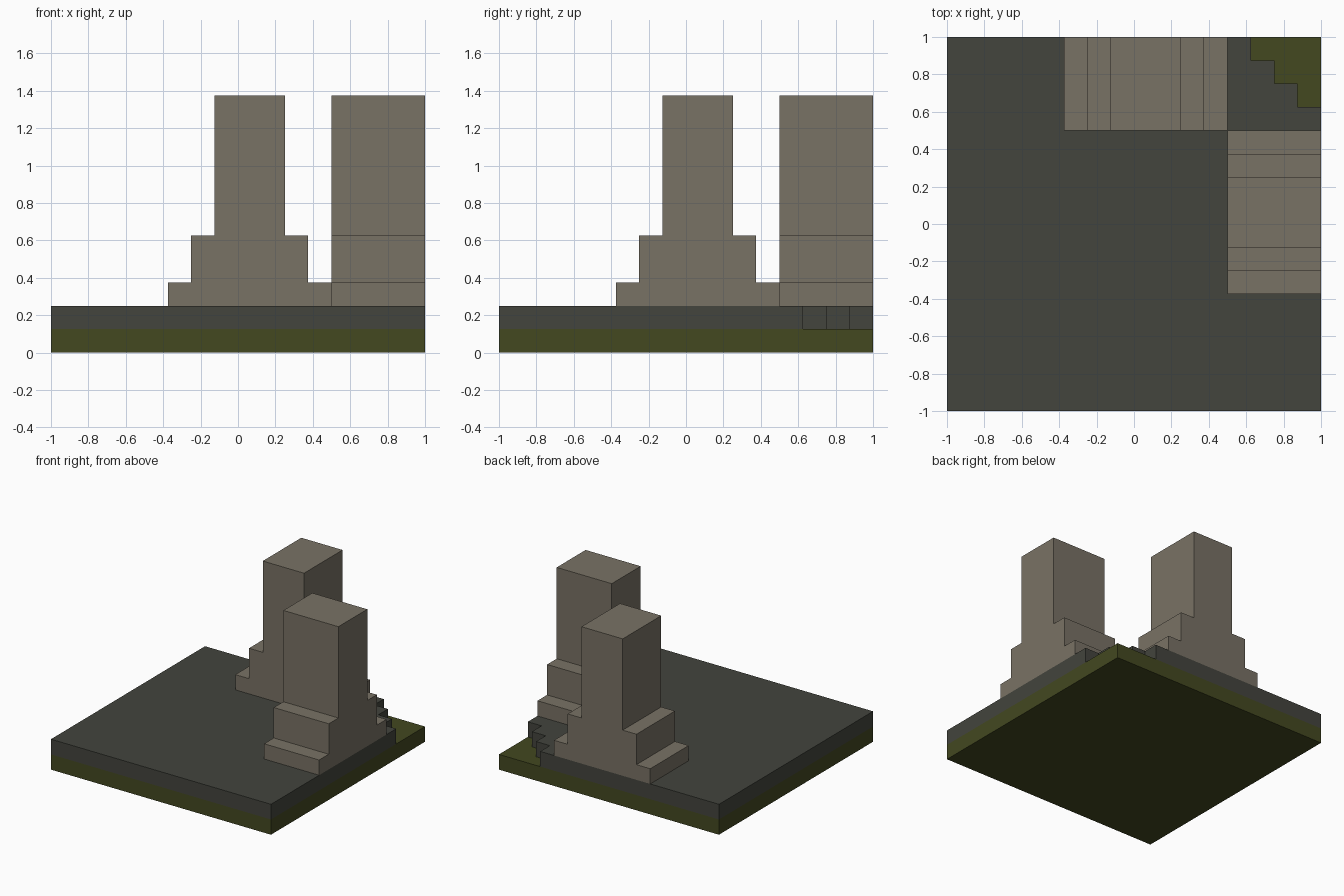
import bpy
import bmesh
from mathutils import Vector

cube = bpy.data.objects.get("Cube")
if cube:
    bpy.data.objects.remove(cube, do_unlink=True)

U = 0.125  # block unit


def material(name, rgb):
    m = bpy.data.materials.new(name)
    m.use_nodes = True
    color = (*rgb, 1.0)
    m.diffuse_color = color
    bsdf = m.node_tree.nodes["Principled BSDF"]
    bsdf.inputs["Base Color"].default_value = color
    bsdf.inputs["Roughness"].default_value = 0.9
    return m


def prism(name, outline, place, depth, mat):
    """Extrude a flat outline (in block units) along depth."""
    bm = bmesh.new()
    face = bm.faces.new([bm.verts.new(Vector(place(a, b)) * U) for a, b in outline])
    out = bmesh.ops.extrude_face_region(bm, geom=[face])
    moved = [v for v in out["geom"] if isinstance(v, bmesh.types.BMVert)]
    bmesh.ops.translate(bm, verts=moved, vec=Vector(depth) * U)
    bmesh.ops.recalc_face_normals(bm, faces=bm.faces)
    mesh = bpy.data.meshes.new(name)
    bm.to_mesh(mesh)
    bm.free()
    mesh.materials.append(mat)
    obj = bpy.data.objects.new(name, mesh)
    bpy.context.collection.objects.link(obj)
    return obj


stone = material("warm grey stone", (0.191, 0.168, 0.130))
slate = material("dark slate", (0.056, 0.058, 0.047))
moss = material("moss green", (0.056, 0.065, 0.0144))

# Square ground layer
prism("ground_layer", [(-8, -8), (8, -8), (8, 8), (-8, 8)],
      lambda a, b: (a, b, 0), (0, 0, 1), moss)

# Paved layer with a stair-stepped notch in the back left corner
paving = [(-8, -8), (8, -8), (8, 5), (7, 5), (7, 6), (6, 6), (6, 7),
          (5, 7), (5, 8), (-8, 8)]
prism("paved_layer", paving, lambda a, b: (a, b, 1), (0, 0, 1), slate)

# Two matching stepped towers, one along each edge
tower = [(-3, 2), (4, 2), (4, 3), (3, 3), (3, 5), (2, 5), (2, 11),
         (-1, 11), (-1, 5), (-2, 5), (-2, 3), (-3, 3)]
prism("back_tower", tower, lambda a, b: (a, 4, b), (0, 4, 0), stone)
prism("left_tower", tower, lambda a, b: (4, a, b), (4, 0, 0), stone)
